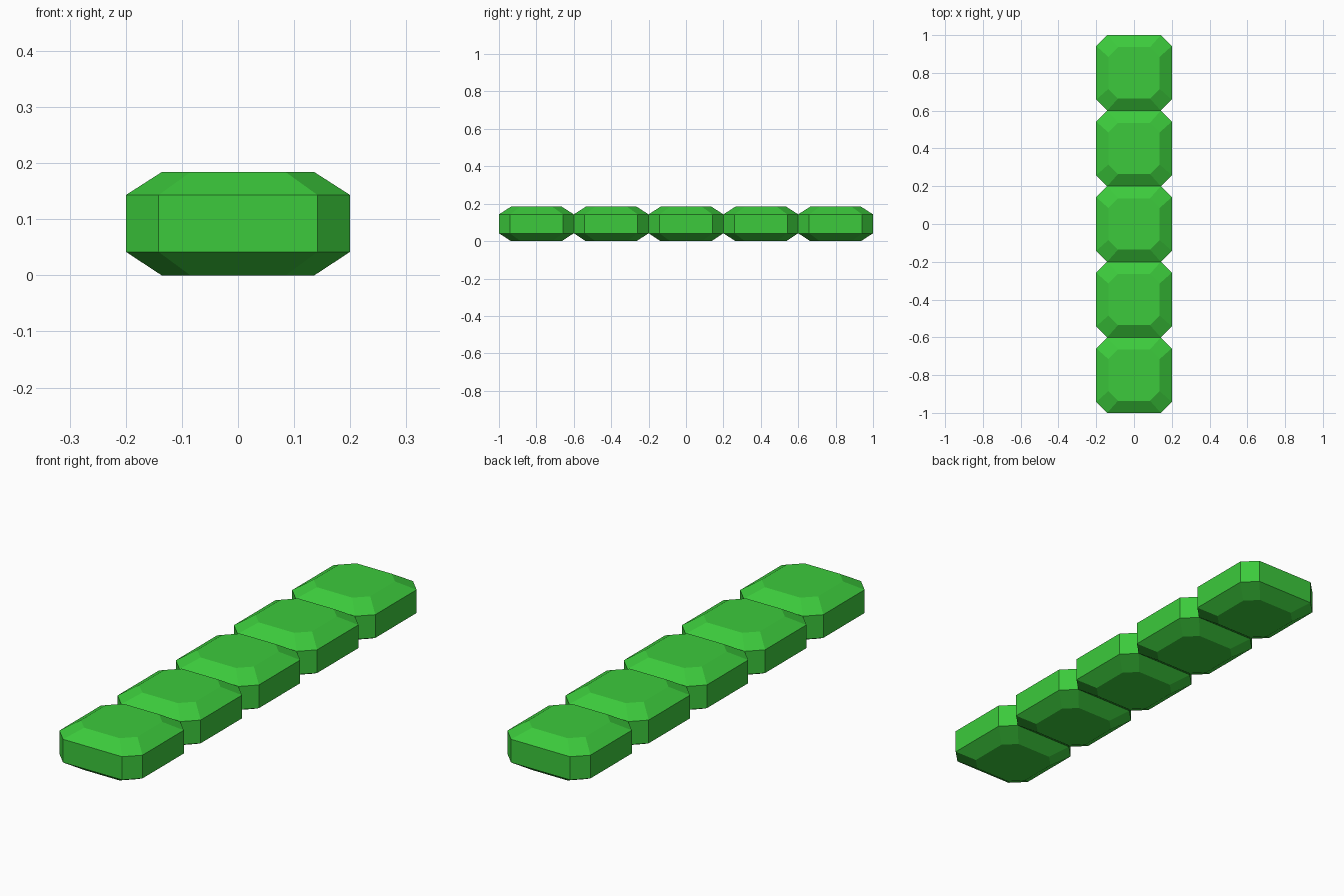
import bpy
import bmesh

cube = bpy.data.objects.get("Cube")
if cube:
    bpy.data.objects.remove(cube)

# One flat green for every segment
COLOUR = (0.045, 0.59, 0.045, 1.0)
green = bpy.data.materials.new("leaf_green")
green.use_nodes = True
green.diffuse_color = COLOUR
bsdf = green.node_tree.nodes["Principled BSDF"]
bsdf.inputs["Base Color"].default_value = COLOUR
bsdf.inputs["Roughness"].default_value = 0.8

SEGMENTS = 5
SIZE = 0.4
# Stacked rings: height, half width, where the corner cut starts
RINGS = [(0, 0.136, 0.085), (0.042, 0.2, 0.142),
         (0.143, 0.2, 0.142), (0.184, 0.136, 0.085)]


def cut_square(bm, z, half, cut):
    """Ring of a square with cut corners, counter-clockwise."""
    points = []
    x, y = half, cut
    for _ in range(4):
        points += [(x, -y), (x, y)] if abs(x) == half else [(y, x)]
        break
    side = [(half, -cut), (half, cut)]
    points = []
    for _ in range(4):
        points += side
        side = [(-v, u) for u, v in side]
    return [bm.verts.new((u, v, z)) for u, v in points]


def segment_mesh():
    bm = bmesh.new()
    rings = [cut_square(bm, *ring) for ring in RINGS]
    for low, high in zip(rings, rings[1:]):
        for i in range(len(low)):
            j = (i + 1) % len(low)
            bm.faces.new((low[i], low[j], high[j], high[i]))
    bm.faces.new(rings[0][::-1])
    bm.faces.new(rings[-1])
    bmesh.ops.recalc_face_normals(bm, faces=bm.faces)
    mesh = bpy.data.meshes.new("segment")
    bm.to_mesh(mesh)
    bm.free()
    mesh.materials.append(green)
    return mesh


# Row of identical bevelled segments, front to back
mesh = segment_mesh()
for n in range(SEGMENTS):
    segment = bpy.data.objects.new(f"segment_{n + 1}", mesh)
    segment.location.y = (n - (SEGMENTS - 1) / 2) * SIZE
    bpy.context.collection.objects.link(segment)
